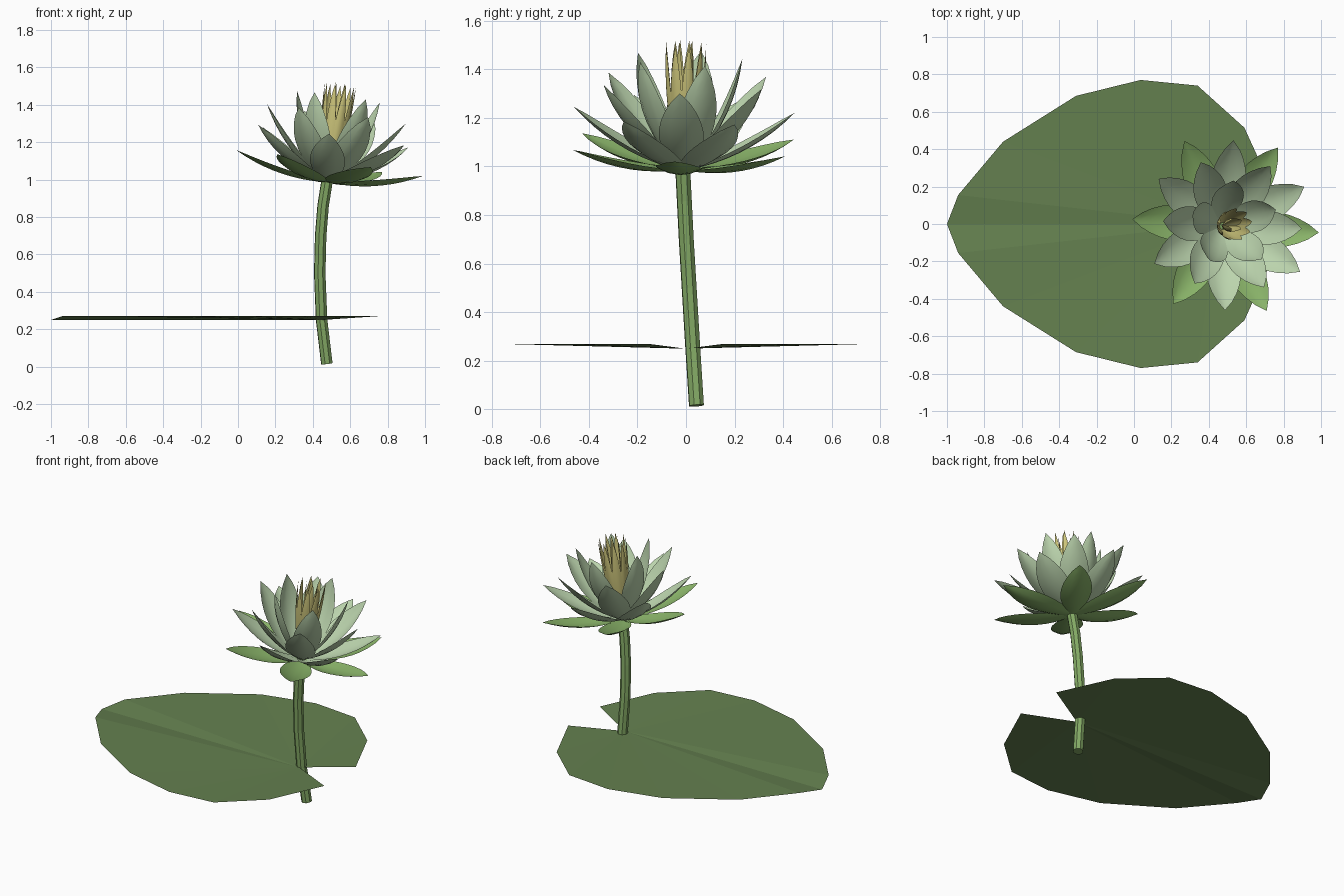
import bpy, bmesh
from math import sin, cos, pi, radians, hypot
from mathutils import Matrix, Vector

if "Cube" in bpy.data.objects:
    bpy.data.objects.remove(bpy.data.objects["Cube"])


def material(name, rgb):
    m = bpy.data.materials.new(name)
    m.diffuse_color = (*rgb, 1)
    m.use_nodes = True
    m.node_tree.nodes["Principled BSDF"].inputs["Base Color"].default_value = m.diffuse_color
    return m


LEAF = material("leaf_green", (0.13, 0.22, 0.08))
STEM = material("stem_green", (0.23, 0.40, 0.13))
SEPAL = material("sepal_green", (0.25, 0.45, 0.14))
PETAL = material("petal_pale", (0.50, 0.66, 0.42))
STAMEN = material("stamen_yellow", (0.62, 0.57, 0.20))


def mesh_object(name, bm, mat, smooth):
    me = bpy.data.meshes.new(name)
    bm.to_mesh(me)
    bm.free()
    me.materials.append(mat)
    for p in me.polygons:
        p.use_smooth = smooth
    ob = bpy.data.objects.new(name, me)
    bpy.context.collection.objects.link(ob)
    return ob


# Lily pad: a fan around the notch, with a slight crease down the middle
half = [(-0.94, 0.155), (-0.70, 0.44), (-0.31, 0.685), (0.035, 0.77),
        (0.34, 0.74), (0.59, 0.515), (0.75, 0.165)]
bm = bmesh.new()
notch = bm.verts.new((0.45, 0, 0.25))
rim = [bm.verts.new((x, -y, 0.27)) for x, y in reversed(half)]
rim.append(bm.verts.new((-1, 0, 0.25)))
rim += [bm.verts.new((x, y, 0.27)) for x, y in half]
for a, b in zip(rim, rim[1:]):
    bm.faces.new((notch, b, a))
mesh_object("lily_pad", bm, LEAF, False)

# Stem: a bent eight-sided tube
path = [(0.475, 0.043, 0.016), (0.447, 0.028, 0.25), (0.437, 0.013, 0.5),
        (0.442, 0.001, 0.7), (0.455, -0.007, 0.86), (0.477, -0.014, 1.0)]
cu = bpy.data.curves.new("stem", "CURVE")
cu.dimensions = "3D"
cu.bevel_depth = 0.032
cu.bevel_resolution = 2
cu.use_fill_caps = True
sp = cu.splines.new("POLY")
sp.points.add(len(path) - 1)
for pt, co in zip(sp.points, path):
    pt.co = (*co, 1)
sp.use_smooth = False
cu.materials.append(STEM)
stem = bpy.data.objects.new("stem", cu)
bpy.context.collection.objects.link(stem)
bpy.context.view_layer.objects.active = stem
stem.select_set(True)
bpy.ops.object.convert(target="MESH")

# Flower frame: sits on the stem and leans to the right
up = Vector((0.14, 0.02, 1)).normalized()
FRAME = (Matrix.Translation((0.475, -0.012, 0.985))
         @ Vector((0, 0, 1)).rotation_difference(up).to_matrix().to_4x4())


def add_petal(bm, azimuth, reach, height, width, sag, base=0.015):
    """One cupped, pointed petal whose tip is at the given reach and height."""
    rows, cols = 9, 5
    length = hypot(reach - base, height)
    nr, nz = height / length, -(reach - base) / length
    turn = FRAME @ Matrix.Rotation(radians(azimuth), 4, "Z")
    grid = []
    for i in range(rows):
        t = i / rows
        w = width / 2 * max(0, sin(pi * (0.08 + 0.92 * t ** 1.1))) ** 0.8
        row = []
        for j in range(cols):
            s = 2 * j / (cols - 1) - 1
            push = sag * 4 * t * (1 - t) - 0.3 * w * s * s
            row.append(bm.verts.new(turn @ Vector((
                base + (reach - base) * t + nr * push, w * s, height * t + nz * push))))
        grid.append(row)
    tip = bm.verts.new(turn @ Vector((reach, 0, height)))
    for a, b in zip(grid, grid[1:]):
        for j in range(cols - 1):
            bm.faces.new((a[j], b[j], b[j + 1], a[j + 1]))
    for j in range(cols - 1):
        bm.faces.new((grid[-1][j], tip, grid[-1][j + 1]))


def whorl(name, mat, azimuths, *shape):
    bm = bmesh.new()
    for az in azimuths:
        add_petal(bm, az, *shape)
    mesh_object(name, bm, mat, True)


def ring(start, count):
    return [start + 360 * k / count for k in range(count)]


# Sepals and petals: alternating rings, steeper toward the centre
whorl("sepals", SEPAL, ring(176, 6), 0.505, 0.105, 0.19, 0.035)
whorl("outer_petals", PETAL, ring(147, 6), 0.455, 0.25, 0.19, 0.04)
whorl("middle_petals", PETAL, ring(177, 6), 0.375, 0.37, 0.185, 0.04)
whorl("inner_petals", PETAL, ring(20, 5), 0.235, 0.465, 0.17, 0.045)

# Stamens: a tight bud of narrow blades
whorl("outer_stamens", STAMEN, ring(10, 9), 0.085, 0.525, 0.055, 0.02)
whorl("inner_stamens", STAMEN, ring(40, 4), 0.035, 0.535, 0.05, 0.012, 0.005)
